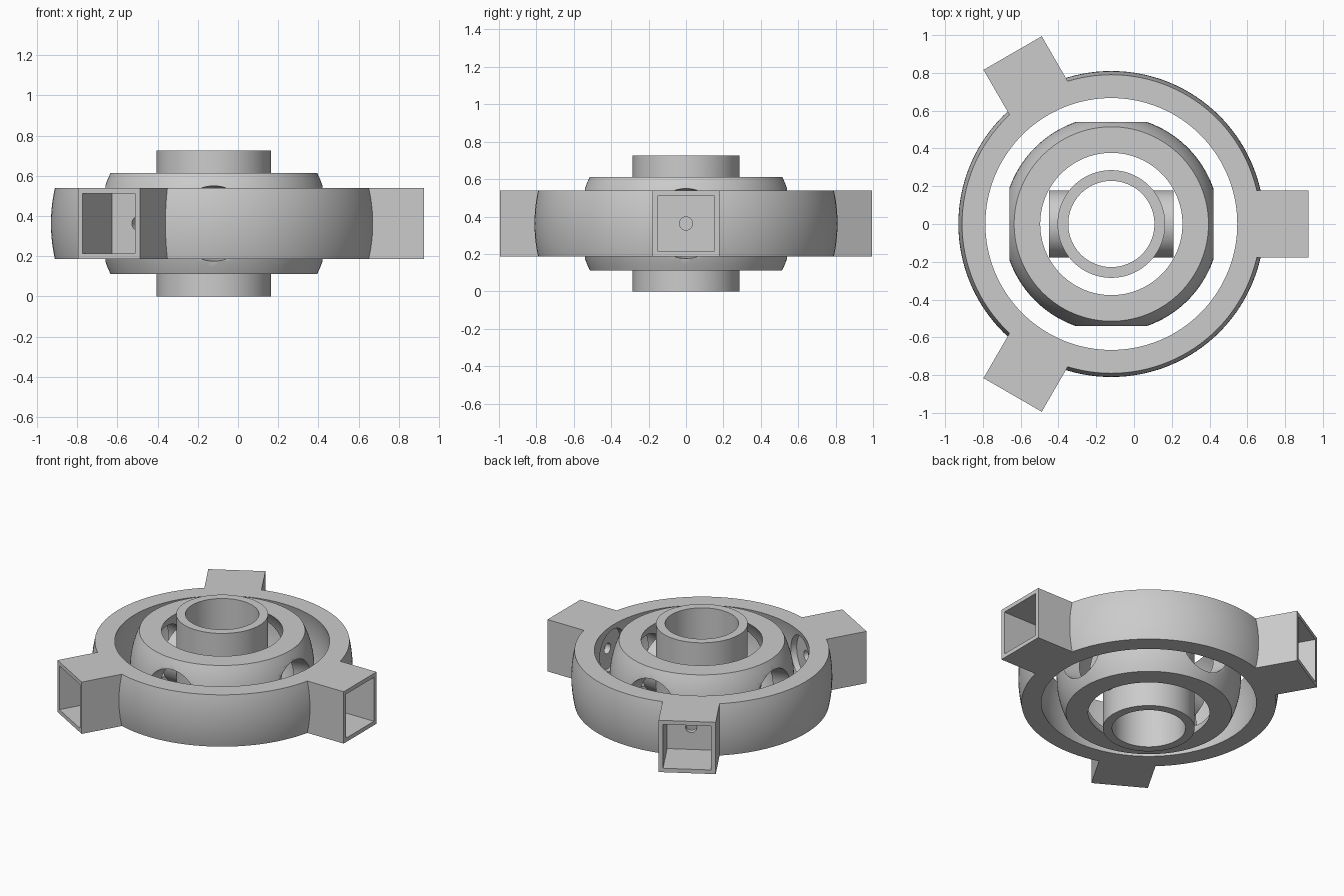
import bpy, bmesh, math
from mathutils import Matrix, Vector

cube = bpy.data.objects.get("Cube")
if cube:
    bpy.data.objects.remove(cube, do_unlink=True)

CENTRE = Vector((-0.12, 0, 0.3625))
HALF = 0.1775          # half height of the outer ring and its arms

grey = bpy.data.materials.new("plain_grey")
grey.use_nodes = True
grey.diffuse_color = (0.6, 0.6, 0.6, 1)
grey.node_tree.nodes["Principled BSDF"].inputs["Base Color"].default_value = (0.6, 0.6, 0.6, 1)


def add_object(name, bm):
    bmesh.ops.recalc_face_normals(bm, faces=bm.faces)
    mesh = bpy.data.meshes.new(name)
    bm.to_mesh(mesh)
    bm.free()
    mesh.materials.append(grey)
    obj = bpy.data.objects.new(name, mesh)
    obj.location = CENTRE
    bpy.context.collection.objects.link(obj)
    return obj


def lathe(name, profile, steps=128):
    """Turn a closed (radius, height) profile about z."""
    bm = bmesh.new()
    rings = []
    for i in range(steps):
        a = math.tau * i / steps
        rings.append([bm.verts.new((r * math.cos(a), r * math.sin(a), z)) for r, z in profile])
    n = len(profile)
    for i in range(steps):
        p, q = rings[i], rings[(i + 1) % steps]
        for j in range(n):
            k = (j + 1) % n
            bm.faces.new((p[j], q[j], q[k], p[k]))
    return add_object(name, bm)


def shell_profile(outer, inner, half, steps=16):
    """Section of a spherical shell cut off at +-half."""
    heights = [-half + 2 * half * i / steps for i in range(steps + 1)]
    arc = [(math.sqrt(outer ** 2 - z * z), z) for z in heights]
    return arc + [(math.sqrt(inner ** 2 - z * z), z) for z in reversed(heights)]


def radial(angle, distance):
    """Place local +z along the outward direction at the given angle."""
    return (Matrix.Rotation(angle, 4, 'Z') @ Matrix.Translation((distance, 0, 0))
            @ Matrix.Rotation(math.pi / 2, 4, 'Y'))


def peg(name, angle, start, end, r_start, r_end):
    bm = bmesh.new()
    bmesh.ops.create_cone(bm, cap_ends=True, segments=64, radius1=r_start, radius2=r_end,
                          depth=end - start, matrix=radial(angle, (start + end) / 2))
    return add_object(name, bm)


def block(name, angle, start, end, half_width, half_height):
    bm = bmesh.new()
    size = Matrix.Diagonal((2 * half_height, 2 * half_width, end - start, 1))
    bmesh.ops.create_cube(bm, size=1, matrix=radial(angle, (start + end) / 2) @ size)
    return add_object(name, bm)


def combine(target, tool, operation):
    """Apply a boolean and discard the tool."""
    mod = target.modifiers.new(operation, 'BOOLEAN')
    mod.operation, mod.solver, mod.object = operation, 'EXACT', tool
    bpy.context.view_layer.update()
    graph = bpy.context.evaluated_depsgraph_get()
    mesh = bpy.data.meshes.new_from_object(target.evaluated_get(graph))
    target.modifiers.clear()
    target.data = mesh
    bpy.data.objects.remove(tool, do_unlink=True)


quarters = [math.tau * i / 4 for i in range(4)]
thirds = [math.tau * i / 3 for i in range(3)]

# Outer ring with three hollow square arms
outer_ring = lathe("outer_ring", shell_profile(0.81, 0.69, HALF))
for a in thirds:
    combine(outer_ring, block("arm", a, 0.73, 1.045, 0.178, HALF), 'UNION')
for a in thirds:
    combine(outer_ring, block("arm_socket", a, 0.755, 1.2, 0.15, 0.15), 'DIFFERENCE')
    combine(outer_ring, peg("pivot_recess", a, 0.5, 0.715, 0.14, 0.14), 'DIFFERENCE')
    combine(outer_ring, peg("pivot_hole", a, 0.6, 0.8, 0.035, 0.035), 'DIFFERENCE')

# Middle ring with four flats and tapered through holes
middle_ring = lathe("middle_ring", shell_profile(0.572, 0.452, 0.25))
for a in quarters:
    combine(middle_ring, block("flat_cutter", a, 0.54, 0.7, 0.4, 0.4), 'DIFFERENCE')
    combine(middle_ring, peg("side_hole", a, 0.34, 0.56, 0.16, 0.19), 'DIFFERENCE')

# Central tube with a round boss on either side
central_tube = lathe("central_tube", [(0.285, -0.3625), (0.285, 0.3625),
                                      (0.228, 0.3625), (0.228, -0.3625)])
for a in quarters[::2]:
    combine(central_tube, peg("boss", a, 0.2, 0.33, 0.178, 0.178), 'UNION')
bore = lathe("bore", [(0.001, -0.5), (0.228, -0.5), (0.228, 0.5), (0.001, 0.5)])
combine(central_tube, bore, 'DIFFERENCE')

# Smooth curved faces, keep the edges crisp
bpy.ops.object.select_all(action='DESELECT')
for obj in (outer_ring, middle_ring, central_tube):
    obj.select_set(True)
bpy.context.view_layer.objects.active = outer_ring
bpy.ops.object.shade_smooth_by_angle(angle=math.radians(30))
